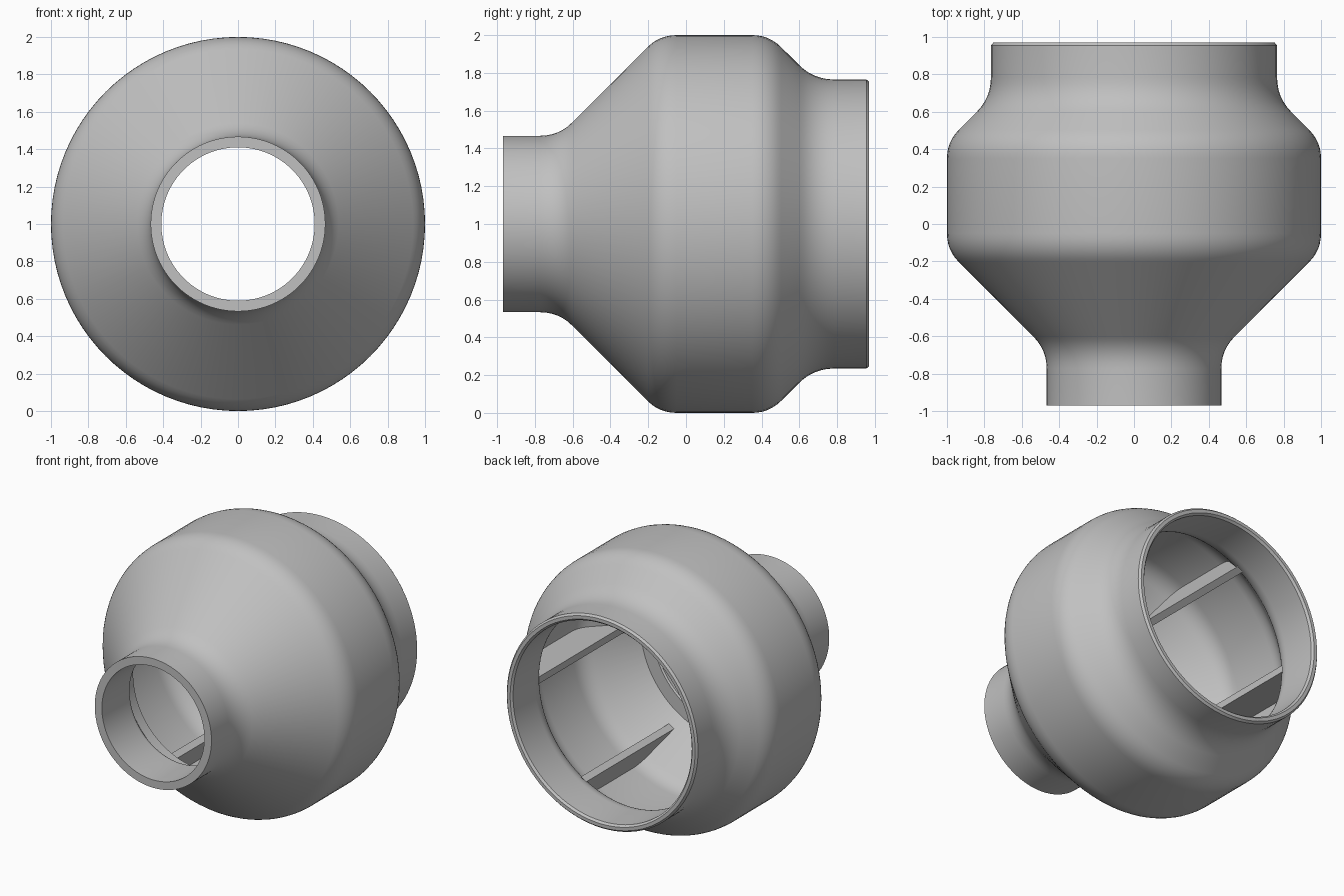
import bpy, bmesh, math
from mathutils import Vector, Matrix

if "Cube" in bpy.data.objects:
    bpy.data.objects.remove(bpy.data.objects["Cube"])

grey = bpy.data.materials.new("light grey")
grey.diffuse_color = (0.53, 0.53, 0.53, 1)
grey.use_nodes = True
grey.node_tree.nodes["Principled BSDF"].inputs["Base Color"].default_value = grey.diffuse_color
SEG = 96
CENTRE = Matrix.Translation((0, 0, 1))


def finish(bm, name, angle):
    bmesh.ops.recalc_face_normals(bm, faces=bm.faces[:])
    me = bpy.data.meshes.new(name)
    bm.to_mesh(me)
    bm.free()
    me.materials.append(grey)
    ob = bpy.data.objects.new(name, me)
    bpy.context.collection.objects.link(ob)
    bpy.ops.object.select_all(action='DESELECT')
    ob.select_set(True)
    bpy.context.view_layer.objects.active = ob
    bpy.ops.object.shade_smooth_by_angle(angle=math.radians(angle))
    return ob


def rounded(points, steps=6):
    """Profile of (y, radius, corner cut) with curved corners."""
    out = []
    for i, (y, r, cut) in enumerate(points):
        p = Vector((y, r))
        if not cut:
            out.append(p)
            continue
        a = p + (Vector(points[i - 1][:2]) - p).normalized() * cut
        b = p + (Vector(points[i + 1][:2]) - p).normalized() * cut
        for k in range(steps + 1):
            t = k / steps
            out.append(a * (1 - t) ** 2 + p * 2 * t * (1 - t) + b * t * t)
    return out


def lathe(name, profile, angle=30):
    """Closed profile turned round the y axis."""
    bm = bmesh.new()
    rings = []
    for y, r in profile:
        rings.append([bm.verts.new((r * math.cos(2 * math.pi * j / SEG), y,
                                    1 + r * math.sin(2 * math.pi * j / SEG)))
                      for j in range(SEG)])
    for i in range(len(rings)):
        a, b = rings[i - 1], rings[i]
        for j in range(SEG):
            k = (j + 1) % SEG
            bm.faces.new((a[j], a[k], b[k], b[j]))
    return finish(bm, name, angle)


# Hollow housing: narrow neck, cone, wide drum and rear collar
outer = rounded([(-0.97, 0.467, 0), (-0.673, 0.467, 0.10), (-0.14, 1.0, 0.09),
                 (0.44, 1.0, 0.09), (0.675, 0.765, 0.11),
                 (0.955, 0.765, 0), (0.97, 0.752, 0)])
inner = rounded([(0.97, 0.728, 0), (0.955, 0.715, 0), (0.645, 0.715, 0.06),
                 (0.415, 0.945, 0.08), (-0.115, 0.945, 0.08),
                 (-0.65, 0.41, 0.02), (-0.97, 0.41, 0)])
lathe("housing", outer + inner)

# Seat lip inside the cone
lathe("seat_lip", [(-0.50, 0.545), (-0.42, 0.545), (-0.41, 0.555),
                   (-0.41, 0.67), (-0.50, 0.58)])

# Six lengthwise ribs standing on the drum's inner wall
T = 0.025
outline = [(-0.36, 0.715), (0.66, 0.715), (0.43, 0.955), (-0.13, 0.955)]
for n in range(6):
    bm = bmesh.new()
    sides = [[bm.verts.new((r, y, z)) for y, r in outline] for z in (-T, T)]
    bm.faces.new(sides[0])
    bm.faces.new(sides[1][::-1])
    for i in range(4):
        bm.faces.new((sides[0][i - 1], sides[0][i], sides[1][i], sides[1][i - 1]))
    bm.transform(CENTRE @ Matrix.Rotation(n * math.pi / 3, 4, 'Y'))
    finish(bm, f"rib_{n + 1}", 30)
